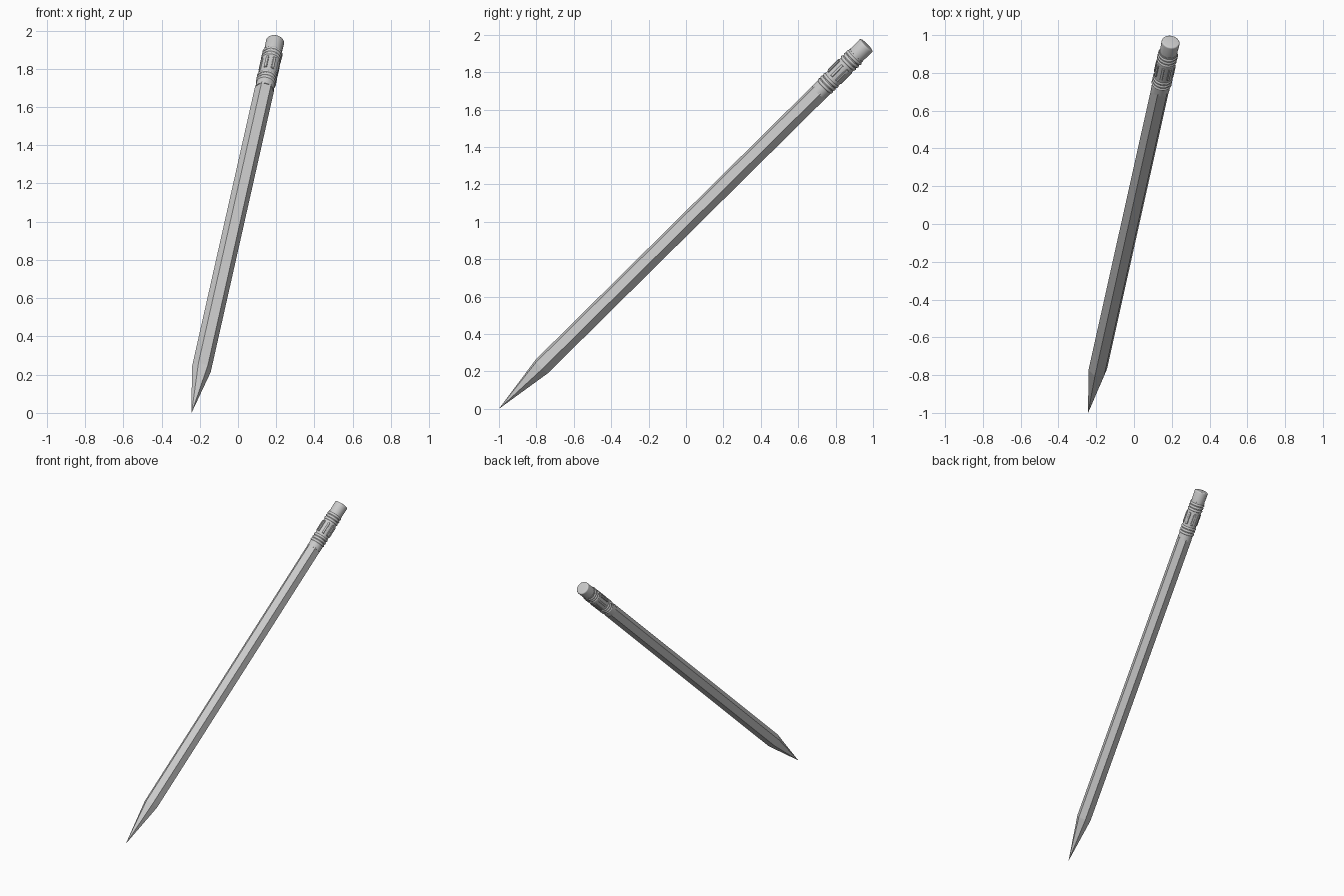
import bpy, bmesh
from math import sin, cos, pi, radians
from mathutils import Vector, Matrix

if "Cube" in bpy.data.objects:
    bpy.data.objects.remove(bpy.data.objects["Cube"])

# Pencil axis from sharpened tip to centre of the eraser end
TIP = Vector((-0.243, -1.0, 0.0))
END = Vector((0.195, 0.966, 1.945))
axis = (END - TIP).normalized()
LENGTH = (END - TIP).length
side = axis.cross(Vector((0, 0, 1))).normalized()
up = side.cross(axis)
PLACE = Matrix.Translation(TIP) @ Matrix((side, up, axis)).transposed().to_4x4()


def finish(bm, name, smooth):
    bmesh.ops.recalc_face_normals(bm, faces=bm.faces)
    mesh = bpy.data.meshes.new(name)
    bm.to_mesh(mesh)
    bm.free()
    obj = bpy.data.objects.new(name, mesh)
    bpy.context.collection.objects.link(obj)
    obj.matrix_world = PLACE
    if smooth:
        bpy.ops.object.select_all(action='DESELECT')
        obj.select_set(True)
        bpy.context.view_layer.objects.active = obj
        bpy.ops.object.shade_smooth_by_angle(angle=radians(35))
    return obj


def lathe(name, profile, sides, turn=0.0, smooth=True):
    """Revolve (radius, distance from tip) pairs; zero radius makes a point."""
    bm = bmesh.new()
    rings = []
    for r, d in profile:
        if r == 0:
            rings.append([bm.verts.new((0, 0, d))])
        else:
            rings.append([bm.verts.new((r * cos(turn + 2 * pi * i / sides),
                                        r * sin(turn + 2 * pi * i / sides), d))
                          for i in range(sides)])
    for a, b in zip(rings, rings[1:]):
        for i in range(sides):
            j = (i + 1) % sides
            if len(a) == 1:
                bm.faces.new((a[0], b[j], b[i]))
            else:
                bm.faces.new((a[i], a[j], b[j], b[i]))
    for ring in (rings[0], rings[-1]):
        if len(ring) > 1:
            bm.faces.new(ring)
    return finish(bm, name, smooth)


# Hexagonal shaft with sharpened point
lathe("shaft", [(0, 0), (0.051, 0.326), (0.051, 2.445)], 6, radians(38), False)

# Metal ferrule: a sleeve with two groups of raised rings
sleeve, bump = 0.0485, 0.0535
profile = [(sleeve, 2.435)]
for start in (2.478, 2.654):
    for k in range(3):
        d = start + k * 0.021
        profile += [(sleeve, d), (bump - 0.001, d + 0.004), (bump, d + 0.008),
                    (bump - 0.001, d + 0.012), (sleeve, d + 0.016)]
profile.append((sleeve, 2.722))
lathe("ferrule", profile, 32)

# Lengthwise ridges pressed into the middle of the ferrule
bm = bmesh.new()
for i in range(8):
    ridge = (Matrix.Rotation(2 * pi * i / 8 + radians(8), 4, 'Z')
             @ Matrix.Translation((0.0485, 0, 2.596))
             @ Matrix.Diagonal((0.010, 0.016, 0.084, 1)))
    bmesh.ops.create_cube(bm, size=1, matrix=ridge)
bmesh.ops.bevel(bm, geom=bm.edges[:], offset=0.002, segments=1, affect='EDGES')
finish(bm, "ferrule_ridges", True)

# Eraser with a softly rounded rim
rim = [(0.040 + 0.008 * cos(a), LENGTH - 0.008 + 0.008 * sin(a))
       for a in (i * pi / 8 for i in range(5))]
lathe("eraser", [(0.046, 2.70)] + rim, 32)
